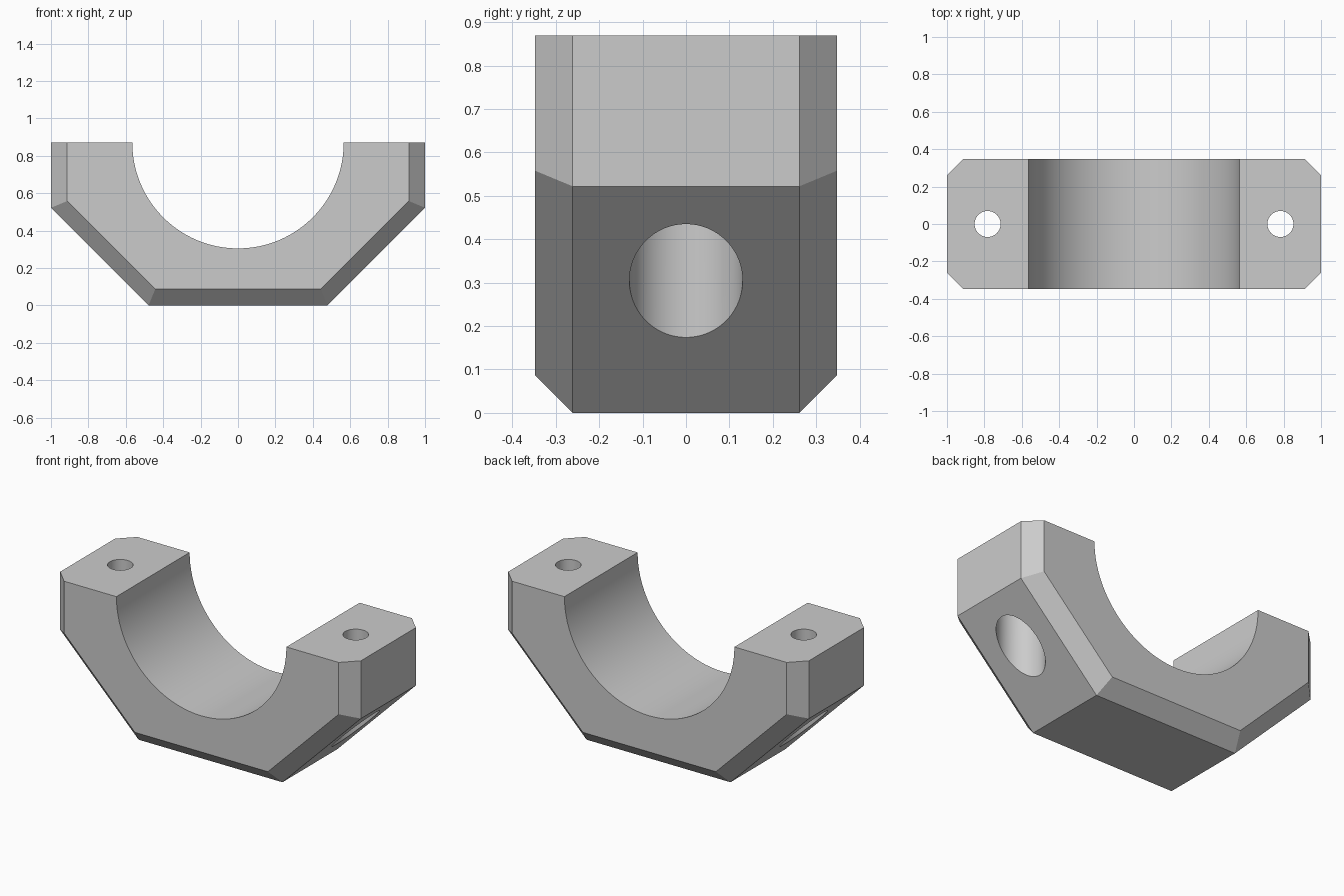
import bpy, bmesh, math
from mathutils import Matrix

cube = bpy.data.objects.get("Cube")
if cube:
    bpy.data.objects.remove(cube, do_unlink=True)

U = 2 / 23                      # design unit: overall width is 23 units
HALF_W, HEIGHT, HALF_D = 11.5 * U, 10 * U, 4 * U
CHAMFER = U
SHOULDER = 6 * U                # height where the 45 degree underside starts
BORE_R, HOLE_R, HEAD_R = 6.5 * U, 0.8 * U, 1.5 * U
BOLT_X, SEAT_Z = 9 * U, 7 * U

grey = bpy.data.materials.new("grey_metal")
grey.use_nodes = True
colour = (0.6, 0.6, 0.6, 1)
grey.diffuse_color = colour
grey.node_tree.nodes["Principled BSDF"].inputs["Base Color"].default_value = colour


def make_object(name, bm):
    bmesh.ops.recalc_face_normals(bm, faces=bm.faces)
    mesh = bpy.data.meshes.new(name)
    bm.to_mesh(mesh)
    bm.free()
    mesh.materials.append(grey)
    obj = bpy.data.objects.new(name, mesh)
    bpy.context.collection.objects.link(obj)
    return obj


def cylinder(name, radius, low, high, x=0, axis="Z", z=0):
    bm = bmesh.new()
    place = Matrix.Translation((x, 0, z))
    if axis == "Y":
        place = place @ Matrix.Rotation(math.pi / 2, 4, "X")
    place = place @ Matrix.Translation((0, 0, (low + high) / 2))
    bmesh.ops.create_cone(bm, cap_ends=True, segments=96, radius1=radius,
                          radius2=radius, depth=high - low, matrix=place)
    obj = make_object(name, bm)
    obj.hide_render = True
    return obj


def outline(inset):
    """Half-octagon section, shrunk evenly on all but its flat top."""
    x = HALF_W - inset
    shoulder = SHOULDER + inset * (math.sqrt(2) - 1)
    foot = x - (shoulder - inset)
    right = [(x, HEIGHT), (x, shoulder), (foot, inset)]
    return right + [(-px, pz) for px, pz in reversed(right)]


# Chamfered clamp body, lofted from front to back
bm = bmesh.new()
rings = []
for y, inset in ((-HALF_D, CHAMFER), (CHAMFER - HALF_D, 0),
                 (HALF_D - CHAMFER, 0), (HALF_D, CHAMFER)):
    rings.append([bm.verts.new((x, y, z)) for x, z in outline(inset)])
bm.faces.new(rings[0])
bm.faces.new(rings[-1])
for a, b in zip(rings, rings[1:]):
    for i in range(len(a) - 1):
        bm.faces.new((a[i], a[i + 1], b[i + 1], b[i]))
bm.faces.new([r[0] for r in rings] + [r[-1] for r in reversed(rings)])
clamp = make_object("clamp_half", bm)

# Half-round bore, bolt holes and bolt head recesses
cutters = [cylinder("bore_cutter", BORE_R, -1, 1, axis="Y", z=HEIGHT)]
for side, s in (("left", 1), ("right", -1)):
    cutters.append(cylinder(side + "_bolt_hole_cutter", HOLE_R, -0.5, 1.5, x=s * BOLT_X))
    cutters.append(cylinder(side + "_bolt_head_cutter", HEAD_R, -0.4, SEAT_Z, x=s * BOLT_X))

bpy.context.view_layer.objects.active = clamp
clamp.select_set(True)
for cutter in cutters:
    mod = clamp.modifiers.new(cutter.name, "BOOLEAN")
    mod.operation = "DIFFERENCE"
    mod.solver = "EXACT"
    mod.object = cutter
    bpy.ops.object.modifier_apply(modifier=mod.name)
    bpy.data.objects.remove(cutter, do_unlink=True)

bpy.ops.object.shade_smooth_by_angle(angle=math.radians(20))
